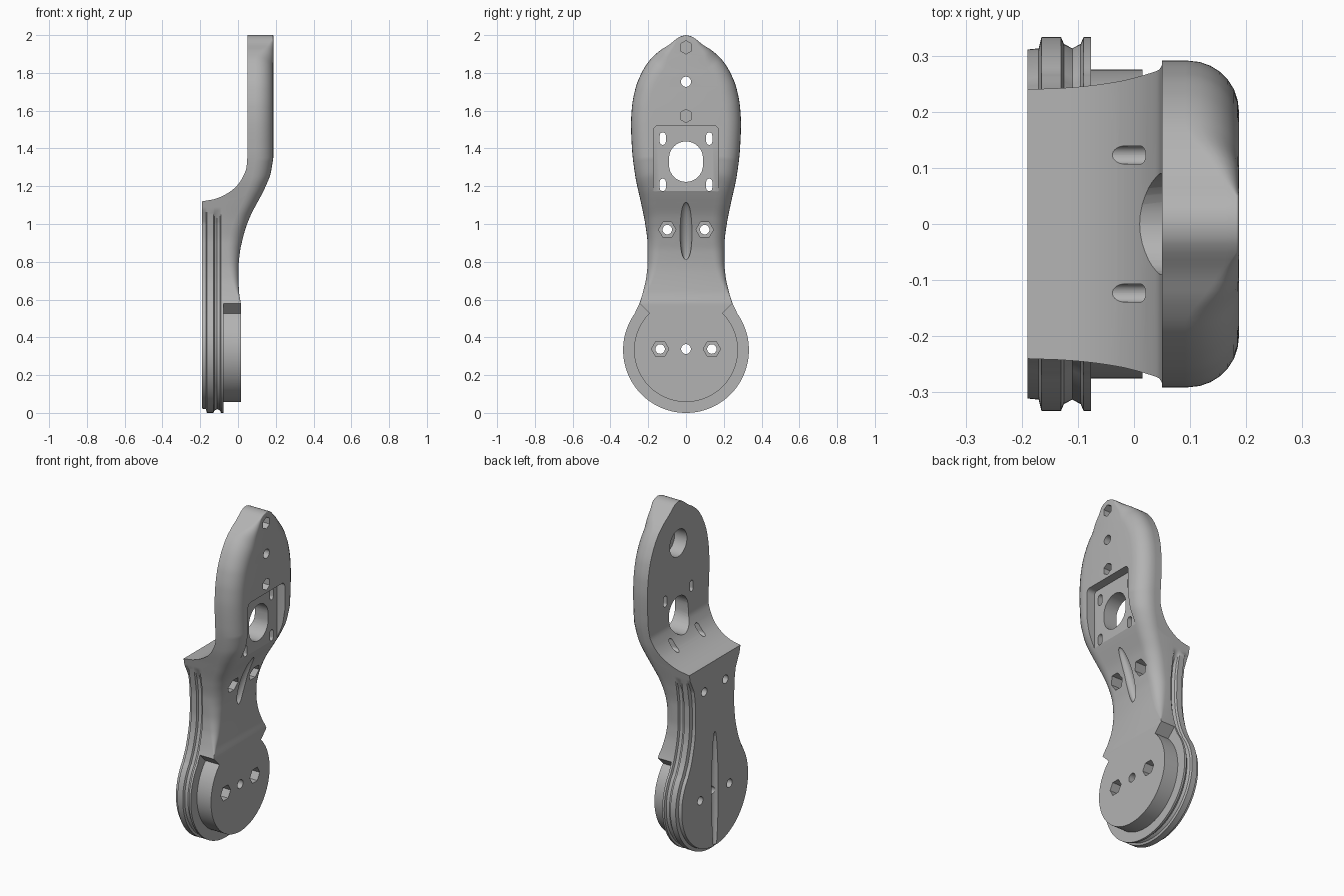
import bpy, bmesh, math
from mathutils import Vector, Matrix

cube = bpy.data.objects.get("Cube")
if cube:
    bpy.data.objects.remove(cube, do_unlink=True)

grey = bpy.data.materials.new("plain grey")
grey.use_nodes = True
grey.diffuse_color = (0.45, 0.45, 0.45, 1)
grey.node_tree.nodes["Principled BSDF"].inputs["Base Color"].default_value = (0.45, 0.45, 0.45, 1)


def curve(points):
    """Monotone cubic through (z, value) points."""
    n = len(points)
    sec = [(points[i+1][1] - points[i][1]) / (points[i+1][0] - points[i][0]) for i in range(n - 1)]
    tan = [sec[0]] + [2*a*b/(a + b) if a*b > 0 else 0 for a, b in zip(sec, sec[1:])] + [sec[-1]]

    def f(z):
        if z <= points[0][0]:
            return points[0][1]
        if z >= points[-1][0]:
            return points[-1][1]
        i = max(k for k in range(n - 1) if points[k][0] <= z)
        h = points[i+1][0] - points[i][0]
        t = (z - points[i][0]) / h
        a, b = points[i][1], points[i+1][1]
        return (a*(1 + 2*t)*(1 - t)**2 + b*t*t*(3 - 2*t)
                + h*tan[i]*t*(1 - t)**2 - h*tan[i+1]*t*t*(1 - t))
    return f


# Half width, outer and inner face depth, edge rounding and groove strength by height
width = curve([(.53, .27), (.59, .243), (.65, .225), (.72, .21), (.8, .203), (.9, .204), (1, .216),
               (1.12, .24), (1.25, .268), (1.4, .286), (1.53, .291), (1.62, .286), (1.72, .267),
               (1.8, .235), (1.87, .19), (1.92, .135), (1.95, .088), (1.97, .063), (1.985, .044),
               (1.995, .024), (2, 0)])
outer = curve([(.58, .015), (.65, .005), (.75, .002), (.85, .01), (.95, .035), (1.02, .062),
               (1.1, .105), (1.18, .147), (1.25, .172), (1.34, .187)])
inner = curve([(1.12, -.19), (1.13, -.13), (1.16, -.06), (1.2, -.008), (1.25, .026), (1.3, .045), (1.36, .05)])
rounding = curve([(.6, .004), (.72, .04), (.95, .075), (1.2, .09), (1.88, .09), (1.95, .03), (1.98, .005)])
grooving = curve([(1.0, 1), (1.08, 0)])

# Outline: round foot, then waist and head
CZ, CR = .333, .333
half = []
for i in range(49):
    a = math.radians(-90 + 126 * i / 48)
    half.append((CR * math.cos(a), CZ + CR * math.sin(a)))
half[0] = (0, 0)
half += [(width(.54 + .01*i), .54 + .01*i) for i in range(146)] + [(width(1.995), 1.995), (0, 2)]
n = len(half)
edge_steps = [(0, .022), (.02, .02), (.025, 0), (.06, 0), (.065, .012), (.08, .02), (.095, .012), (.1, 0), (.113, 0)]


def station(i):
    """Points across the thickness at one outline position."""
    y, z = half[i]
    if i in (0, n - 1):
        normal = Vector((0, -1 if i == 0 else 1))
    else:
        d = Vector(half[i+1]) - Vector(half[i-1])
        normal = Vector((d.y, -d.x)).normalized()
    lo, hi, r, g = inner(z), outer(z), rounding(z), grooving(z)
    s = min(1, (hi - lo - r - .006) / .113)
    prof = [(lo + s*o, g*d) for o, d in edge_steps]
    for k in range(8):
        a = math.pi / 2 * k / 7
        prof.append((hi - r + r*math.sin(a), r*(1 - math.cos(a))))
    return [Vector((x, max(0, y - d*normal.x), z - d*normal.y)) for x, d in prof]


def make_object(name, bm):
    bmesh.ops.recalc_face_normals(bm, faces=bm.faces)
    mesh = bpy.data.meshes.new(name)
    bm.to_mesh(mesh)
    bm.free()
    ob = bpy.data.objects.new(name, mesh)
    bpy.context.collection.objects.link(ob)
    mesh.materials.append(grey)
    return ob


# Leg body: side walls around the outline, faces bridged left to right
bm = bmesh.new()
left, right = [], []
for i in range(n):
    pts = station(i)
    left.append([bm.verts.new(p) for p in pts])
    if i in (0, n - 1):
        right.append(left[-1])
    else:
        right.append([bm.verts.new((p.x, -p.y, p.z)) for p in pts])
for i in range(n - 1):
    for side in (left, right):
        for k in range(len(side[0]) - 1):
            bm.faces.new((side[i][k], side[i+1][k], side[i+1][k+1], side[i][k+1]))
    for k in (0, -1):
        ring = [left[i][k], left[i+1][k], right[i+1][k], right[i][k]]
        bm.faces.new(list(dict.fromkeys(ring)))
bmesh.ops.remove_doubles(bm, verts=bm.verts, dist=.00005)
body = make_object("leg_body", bm)


def cut(ob):
    ob.hide_render = True
    mod = body.modifiers.new("cut", 'BOOLEAN')
    mod.operation = 'DIFFERENCE'
    mod.solver = 'EXACT'
    mod.object = ob
    bpy.context.view_layer.objects.active = body
    bpy.ops.object.modifier_apply(modifier=mod.name)
    bpy.data.objects.remove(ob, do_unlink=True)


def prism(outline, x0, x1):
    """Cutter with a (y, z) outline, running along x."""
    bm = bmesh.new()
    face = bm.faces.new([bm.verts.new((x0, y, z)) for y, z in outline])
    ext = bmesh.ops.extrude_face_region(bm, geom=[face])
    bmesh.ops.translate(bm, vec=(x1 - x0, 0, 0), verts=[v for v in ext["geom"] if isinstance(v, bmesh.types.BMVert)])
    cut(make_object("cutter", bm))


def ngon(y, z, r, sides=32, turn=0):
    return [(y + r*math.cos(turn + math.tau*i/sides), z + r*math.sin(turn + math.tau*i/sides)) for i in range(sides)]


def rounded(y, z, hy, hz, r, steps=8):
    """Rounded rectangle outline."""
    pts = []
    for q, (sy, sz) in enumerate([(1, 1), (-1, 1), (-1, -1), (1, -1)]):
        for k in range(steps + 1):
            a = math.pi/2 * (q + k/steps)
            pts.append((y + sy*(hy - r) + r*math.cos(a), z + sz*(hz - r) + r*math.sin(a)))
    return pts


def scoop(centre, radii, tilt):
    bm = bmesh.new()
    bmesh.ops.create_uvsphere(bm, u_segments=32, v_segments=24, radius=1)
    m = Matrix.Translation(centre) @ Matrix.Rotation(tilt, 4, 'Y') @ Matrix.Diagonal((*radii, 1))
    bmesh.ops.transform(bm, matrix=m, verts=bm.verts)
    cut(make_object("cutter", bm))


# Step around the foot, ending in radial shoulders
arc = [math.radians(135 + 270*i/80) for i in range(81)]
prism([(.275*math.cos(a), CZ + .275*math.sin(a)) for a in arc]
      + [(.5*math.cos(a), CZ + .5*math.sin(a)) for a in reversed(arc)], -.077, .4)

# Plate recess, large oval opening and adjusting slots
prism(rounded(0, 1.33, .172, .19, .025), .135, .4)
prism(rounded(0, 1.33, .09, .107, .0899), -.3, .4)
for y in (-.123, .123):
    for z in (1.207, 1.452):
        prism(rounded(y, z, .016, .033, .0159), -.3, .4)

# Bearing bore and blind hexagon pockets in the head
prism(ngon(0, 1.753, .027), -.3, .4)
prism(ngon(0, 1.753, .08, 48), -.3, .13)
for z in (1.572, 1.935):
    prism(ngon(0, z, .035, 6, math.pi/6), .12, .4)

# Bolt holes with hexagon nut pockets
for y, z in ((.099, .97), (.137, .338)):
    for s in (-1, 1):
        prism(ngon(s*y, z, .025), -.3, .4)
        prism(ngon(s*y, z, .046, 6), -.04, .4)
prism(ngon(0, .338, .026), -.3, .4)

# Scoop at the waist, long groove and narrow slot on the mounting face
scoop((.045, 0, .96), (.035, .033, .165), .35)
scoop((-.19, 0, .34), (.03, .03, .36), 0)
prism(rounded(0, .338, .007, .12, .005), -.3, -.14)

# Smooth shading with crisp edges
bpy.ops.object.select_all(action='DESELECT')
body.select_set(True)
bpy.context.view_layer.objects.active = body
bpy.ops.object.shade_smooth_by_angle(angle=math.radians(30))
